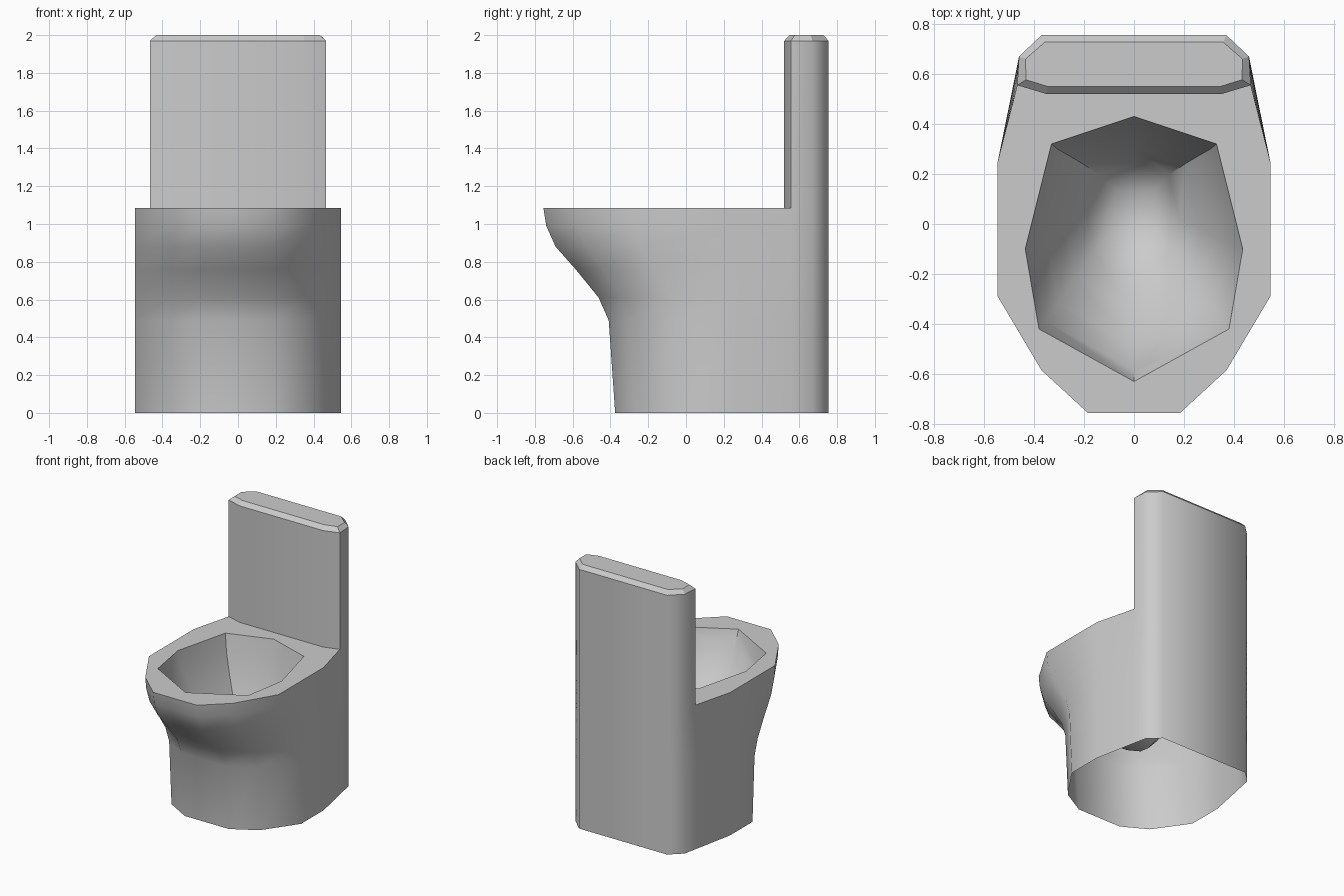
import bpy, bmesh, math

if "Cube" in bpy.data.objects:
    bpy.data.objects.remove(bpy.data.objects["Cube"])

RIM, EDGE, TOP = 1.085, 1.97, 2.0
bm = bmesh.new()


def mirrored(half):
    return half + [(-x, y) for x, y in reversed(half) if x > 1e-4]


def ring(half, z):
    return [bm.verts.new((x, y, z)) for x, y in mirrored(half)]


def bridge(a, b):
    n = len(a)
    for i in range(n):
        j = (i + 1) % n
        bm.faces.new((a[i], a[j], b[j], b[i]))


# Pedestal: foot outline blended into the rim outline, open underneath
foot = [(.185, -.375), (.37, -.27), (.545, -.02), (.545, .25),
        (.483, .555), (.46, .67), (.37, .755)]
rim = [(.185, -.755), (.37, -.585), (.545, -.29), (.545, .25),
       (.467, .555), (.46, .67), (.37, .755)]
levels = [(0, 0), (.49, .09), (.61, .23), (.76, .55), (.88, .83), (.99, .96), (RIM, 1)]
body = []
for z, t in levels:
    half = [(a + (c - a) * t, b + (d - b) * t) for (a, b), (c, d) in zip(foot, rim)]
    body.append(ring(half, z))
for lower, upper in zip(body, body[1:]):
    bridge(lower, upper)

# Bowl: the opening shrinks and moves back as it goes down
opening = [(0, -.63), (.38, -.42), (.435, -.1), (.33, .32), (0, .43)]
bowl = []
for z, s, cy in [(RIM, 1, -.1), (.95, .93, -.09), (.8, .8, -.06),
                 (.64, .62, -.02), (.5, .42, .02), (.41, .22, .04)]:
    bowl.append(ring([(x * s, cy + (y + .1) * s) for x, y in opening], z))
for upper, lower in zip(bowl, bowl[1:]):
    bridge(lower, upper)
bm.faces.new(bowl[-1])

# Tank: rises flush from the back of the pedestal, with a chamfered top
tank = [(.35, .52), (.467, .555), (.46, .67), (.37, .755)]
cap = [(.345, .55), (.432, .577), (.434, .66), (.357, .727)]
low, high, lid = ring(tank, RIM), ring(tank, EDGE), ring(cap, TOP)
bridge(low, high)
bridge(high, lid)
bm.faces.new(lid)

# Flat rim between the outline, the tank front and the bowl opening
outer = ring(rim[:5] + [tank[0]], RIM)
inner = bowl[0]
edges = []
for loop in (outer, inner):
    for i, v in enumerate(loop):
        w = loop[(i + 1) % len(loop)]
        edges.append(bm.edges.get((v, w)) or bm.edges.new((v, w)))
bmesh.ops.triangle_fill(bm, edges=edges, use_beauty=True, normal=(0, 0, 1))
bmesh.ops.remove_doubles(bm, verts=bm.verts[:], dist=.001)
bmesh.ops.recalc_face_normals(bm, faces=bm.faces[:])
bm.normal_update()
if max(bm.faces, key=lambda f: f.calc_center_median().z).normal.z < 0:
    bmesh.ops.reverse_faces(bm, faces=bm.faces[:])
    bm.normal_update()

# Smooth walls, crisp rim and tank edges
for f in bm.faces:
    f.smooth = True
for e in bm.edges:
    on_cap = min(v.co.z for v in e.verts) > EDGE - .01
    e.smooth = e.calc_face_angle(0) < math.radians(50) and not on_cap

mesh = bpy.data.meshes.new("toilet")
bm.to_mesh(mesh)
bm.free()
bpy.context.collection.objects.link(bpy.data.objects.new("toilet", mesh))
